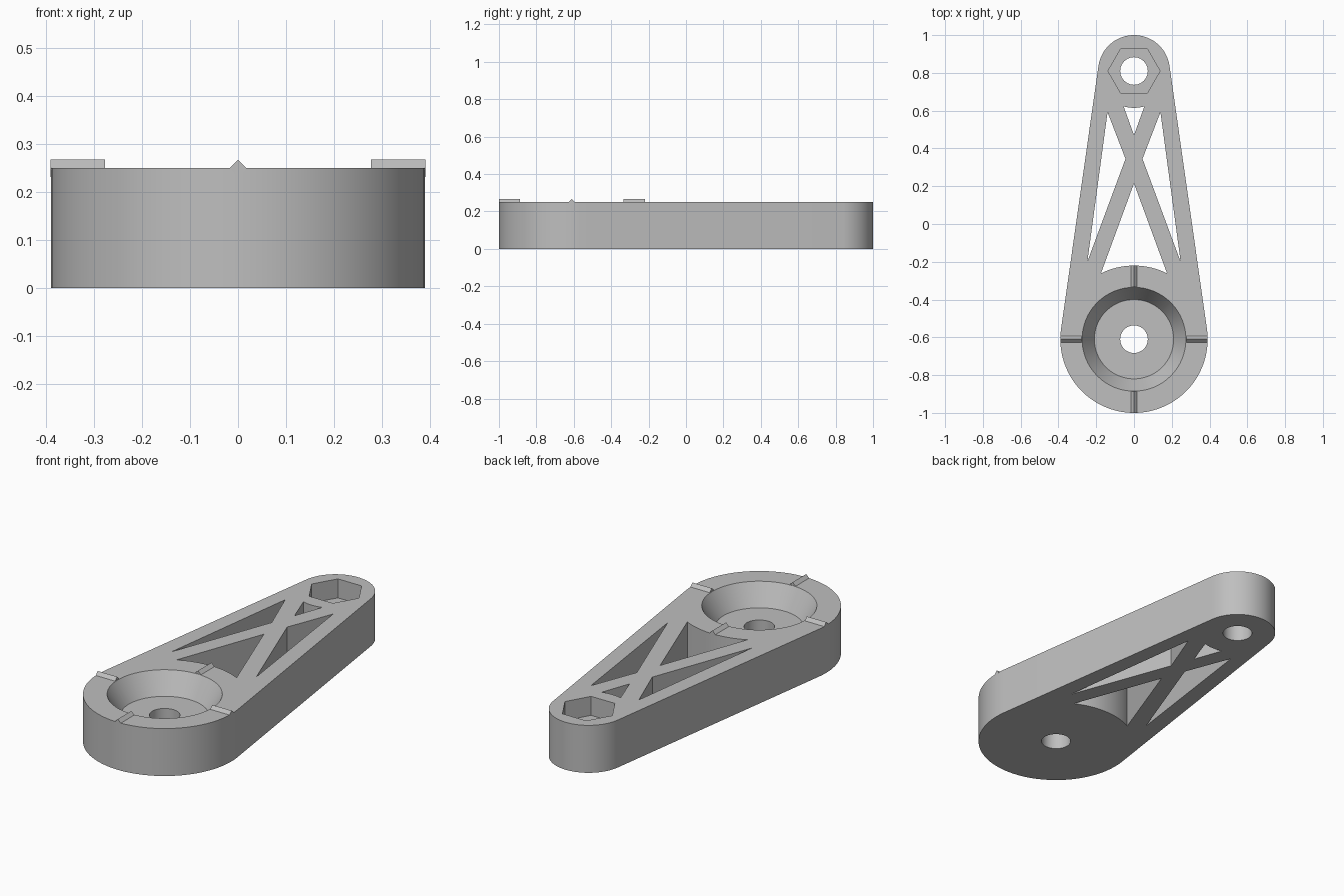
import bpy, bmesh
from math import sin, cos, pi, asin, radians
from mathutils import Matrix

if "Cube" in bpy.data.objects:
    bpy.data.objects.remove(bpy.data.objects["Cube"])

TOP = 0.25
BIG_Y, BIG_R = -0.61, 0.39
SMALL_Y, SMALL_R = 0.81, 0.19

grey = bpy.data.materials.new("light grey plastic")
grey.use_nodes = True
colour = (0.52, 0.52, 0.52, 1)
grey.diffuse_color = colour
grey.node_tree.nodes["Principled BSDF"].inputs["Base Color"].default_value = colour


def arc(cy, r, start, end, n):
    """Points on an arc around (0, cy), both ends included."""
    return [(r * cos(start + (end - start) * i / n),
             cy + r * sin(start + (end - start) * i / n)) for i in range(n + 1)]


def circle(cy, r, n=64):
    return arc(cy, r, 0, 2 * pi, n)[:-1]


def loft(name, lower, upper, z0, z1):
    """Solid between two outlines with matching point counts."""
    bm = bmesh.new()
    a = [bm.verts.new((x, y, z0)) for x, y in lower]
    b = [bm.verts.new((x, y, z1)) for x, y in upper]
    bm.faces.new(a)
    bm.faces.new(b)
    for i in range(len(a)):
        j = (i + 1) % len(a)
        bm.faces.new((a[i], a[j], b[j], b[i]))
    bmesh.ops.recalc_face_normals(bm, faces=bm.faces)
    return finish(name, bm)


def finish(name, bm):
    mesh = bpy.data.meshes.new(name)
    bm.to_mesh(mesh)
    bm.free()
    mesh.materials.append(grey)
    obj = bpy.data.objects.new(name, mesh)
    bpy.context.collection.objects.link(obj)
    return obj


def cut(target, cutter):
    """Subtract the cutter, apply the result and discard the cutter."""
    mod = target.modifiers.new("cut", "BOOLEAN")
    mod.operation = "DIFFERENCE"
    mod.solver = "EXACT"
    mod.object = cutter
    bpy.context.view_layer.objects.active = target
    bpy.ops.object.modifier_apply(modifier=mod.name)
    bpy.data.objects.remove(cutter)


def cut_prism(target, pts, z0=-0.1, z1=0.4):
    cut(target, loft("cutter", pts, pts, z0, z1))


# Arm body: two round ends joined by tangent sides
tilt = asin((BIG_R - SMALL_R) / (SMALL_Y - BIG_Y))
outline = (arc(SMALL_Y, SMALL_R, tilt, pi - tilt, 40)
           + arc(BIG_Y, BIG_R, pi - tilt, 2 * pi + tilt, 64))
arm = loft("arm_body", outline, outline, 0, TOP)

# Side windows of the cross bracing
for s in (-1, 1):
    cut_prism(arm, [(s * 0.14, 0.592), (s * 0.045, 0.345), (s * 0.247, -0.2)])

# End windows, each with one side curved around its boss
half = asin(0.055 / 0.195)
cut_prism(arm, [(0, 0.47)] + arc(SMALL_Y, 0.195, 1.5 * pi + half, 1.5 * pi - half, 12))
half = asin(0.175 / BIG_R)
cut_prism(arm, [(0, 0.215)] + arc(BIG_Y, BIG_R, pi / 2 + half, pi / 2 - half, 20))

# Conical recess, its slope carried above the top face
floor_z, r0, r1, over = 0.14, 0.21, 0.275, 0.05
r_over = r1 + (r1 - r0) * over / (TOP - floor_z)
cut(arm, loft("cutter", circle(BIG_Y, r0), circle(BIG_Y, r_over), floor_z, TOP + over))

# Hexagonal nut pocket and the two through holes
cut_prism(arm, circle(SMALL_Y, 0.138, 6), 0.15)
for cy in (BIG_Y, SMALL_Y):
    cut_prism(arm, circle(cy, 0.073, 48))

# Four square bars set on edge around the recess rim
for i, side in enumerate(("left", "back", "right", "front")):
    bm = bmesh.new()
    bmesh.ops.create_cube(bm, size=1)
    edge = 0.0255
    place = (Matrix.Translation((0, BIG_Y, TOP - 0.001))
             @ Matrix.Rotation(i * pi / 2, 4, "Z")
             @ Matrix.Translation(((r1 + 0.002 + BIG_R) / 2, 0, 0))
             @ Matrix.Rotation(pi / 4, 4, "X")
             @ Matrix.Diagonal((BIG_R - r1 - 0.002, edge, edge, 1)))
    bmesh.ops.transform(bm, matrix=place, verts=bm.verts)
    finish(side + "_index_ridge", bm)

# Smooth the round walls, keep the edges crisp
bpy.ops.object.select_all(action="DESELECT")
arm.select_set(True)
bpy.context.view_layer.objects.active = arm
bpy.ops.object.shade_smooth_by_angle(angle=radians(25))
